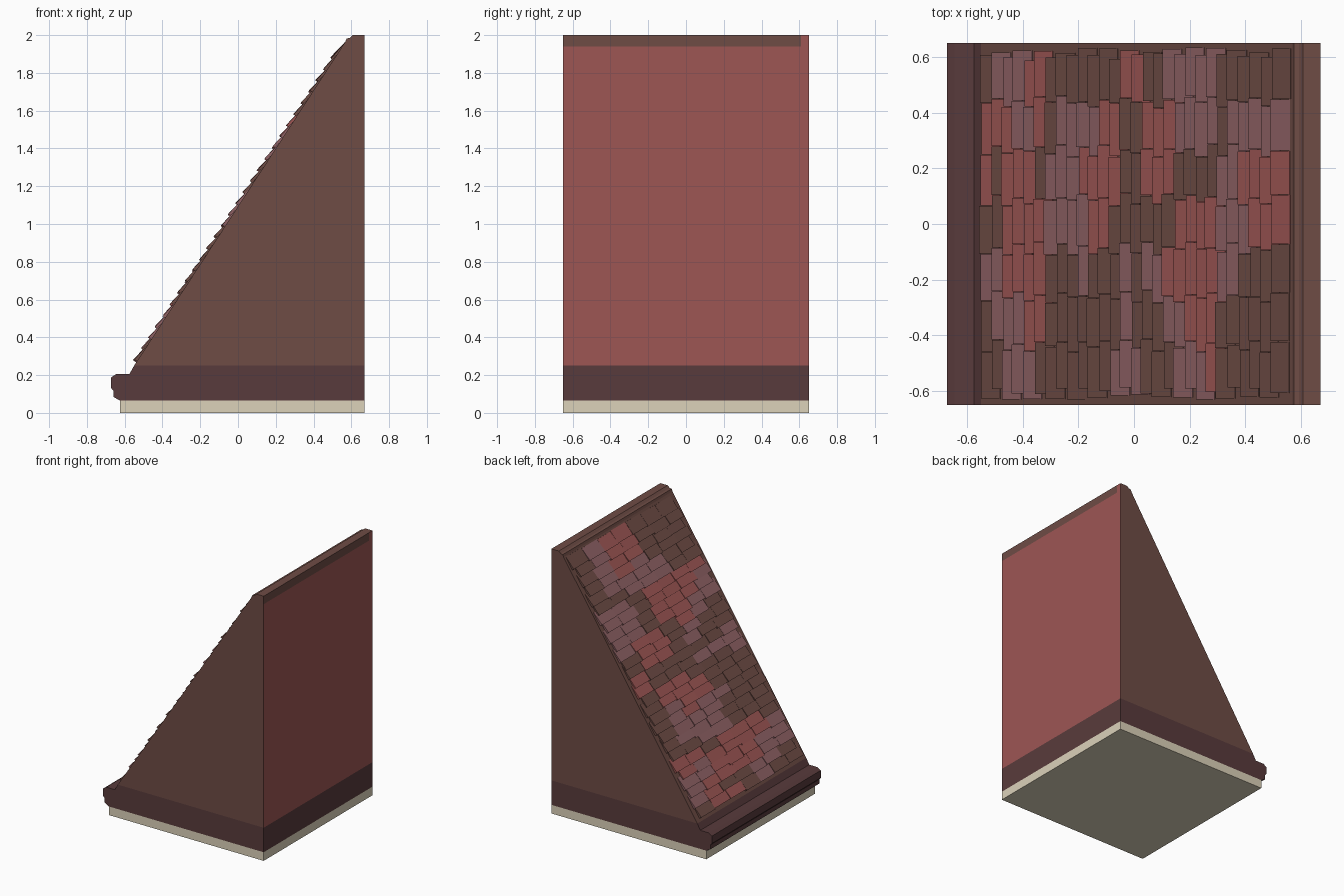
import bpy, random
from mathutils import Vector

if "Cube" in bpy.data.objects:
    bpy.data.objects.remove(bpy.data.objects["Cube"])

random.seed(4)

def material(name, rgb):
    m = bpy.data.materials.new(name)
    lin = [((c / 255 + 0.055) / 1.055) ** 2.4 for c in rgb]
    m.diffuse_color = (*lin, 1)
    m.use_nodes = True
    m.node_tree.nodes["Principled BSDF"].inputs["Base Color"].default_value = m.diffuse_color
    return m

BROWN = material("brown", (110, 76, 69))
RED = material("red", (157, 86, 84))
MAUVE = material("mauve", (142, 97, 100))
DARK = material("dark_plum", (89, 59, 60))
CREAM = material("cream", (220, 210, 186))

def make(name, verts, faces, mats, slots=None):
    me = bpy.data.meshes.new(name)
    me.from_pydata(verts, [], faces)
    for m in mats:
        me.materials.append(m)
    if slots:
        for p, s in zip(me.polygons, slots):
            p.material_index = s
    ob = bpy.data.objects.new(name, me)
    bpy.context.collection.objects.link(ob)
    return ob

def prism(name, profile, y0, y1, mat, edge_mats=None):
    """Extrude an (x, z) outline, anticlockwise from the front, along y."""
    n = len(profile)
    verts = [(x, y, z) for y in (y0, y1) for x, z in profile]
    faces = [list(range(n)), list(range(2 * n - 1, n - 1, -1))]
    faces += [[i, i + n, (i + 1) % n + n, (i + 1) % n] for i in range(n)]
    slots = [0] * len(faces)
    for edge in edge_mats or {}:
        slots[2 + edge] = 1
    mats = [mat] + list((edge_mats or {}).values())[:1]
    return make(name, verts, faces, mats, slots)

# Plinth
prism("plinth", [(-0.625, 0), (0.67, 0), (0.67, 0.065), (-0.625, 0.065)], -0.65, 0.65, CREAM)

# Eave band with moulded lip
prism("eave_band", [(-0.625, 0.065), (0.67, 0.065), (0.67, 0.25), (-0.55, 0.25),
                    (-0.575, 0.205), (-0.645, 0.205), (-0.672, 0.188), (-0.672, 0.132),
                    (-0.66, 0.118), (-0.66, 0.085)], -0.65, 0.65, DARK)

# Sloping body with a red back face
prism("sloped_body", [(-0.55, 0.25), (0.67, 0.25), (0.67, 1.94), (0.552, 1.94)],
      -0.65, 0.65, BROWN, {1: RED})

# Ridge cap, with the back face red at its far end
cap = [(0.552, 1.94), (0.67, 1.94), (0.67, 2.0), (0.608, 2.0), (0.592, 1.985),
       (0.575, 1.982), (0.568, 1.965)]
prism("ridge_cap", cap, -0.65, 0.61, BROWN)
prism("ridge_cap_end", cap, 0.61, 0.65, BROWN, {1: RED})

# Roof shingles: one colour string per course strip, eave to ridge (b brown, m mauve, r red)
STRIPS = ["bbmmmbbbbbbbmmmbbbmmmrbbbbbb",
          "bmmmrrbbbbbbbmbbbmmrrrbbbbbb",
          "mmrrrrbbbmbbbmbmmrrrrrmmbbbb",
          "bbrrrrmmmmrrbbbbbbrrrrmmmrrr",
          "rbrrrbmmmrrrrbbrrrbbbbmmrrrr",
          "rrrmmrbmmmmrrbbrrrmmmmbmmmmm",
          "bmmmrrbbbbbbbrrbbmmmmmbbbbbb"]
COLOUR = {"b": 0, "m": 1, "r": 2}
low = Vector((-0.55, 0, 0.25))
u = (Vector((0.552, 0, 1.94)) - low).normalized()
n = Vector((-u.z, 0, u.x))
rows = 28
step = 1.98 / rows
verts, faces, slots = [], [], []
for i in range(rows):
    shift = 0.012 if i % 2 else -0.012
    bounds = [-0.612 + 0.175 * j + shift + random.uniform(-0.012, 0.012) for j in range(8)]
    for j in range(7):
        ya, yb = bounds[j] + 0.001, bounds[j + 1] - 0.001
        s = 0.025 + i * step + random.uniform(-0.007, 0.007)
        lift = random.uniform(0.009, 0.016)
        # cross-section: thick lifted lower edge, upper edge tucked under the next course
        section = [(s, lift - 0.012), (s + 0.1, -0.006), (s + 0.1, 0.002), (s, lift + 0.006)]
        k = len(verts)
        for y in (ya, yb):
            verts += [low + u * a + n * b + Vector((0, y, 0)) for a, b in section]
        faces += [[k + q for q in f] for f in
                  ([0, 1, 2, 3], [7, 6, 5, 4], [0, 4, 5, 1], [1, 5, 6, 2], [2, 6, 7, 3], [3, 7, 4, 0])]
        slots += [COLOUR[STRIPS[j][i]]] * 6
make("roof_shingles", verts, faces, [BROWN, MAUVE, RED], slots)
